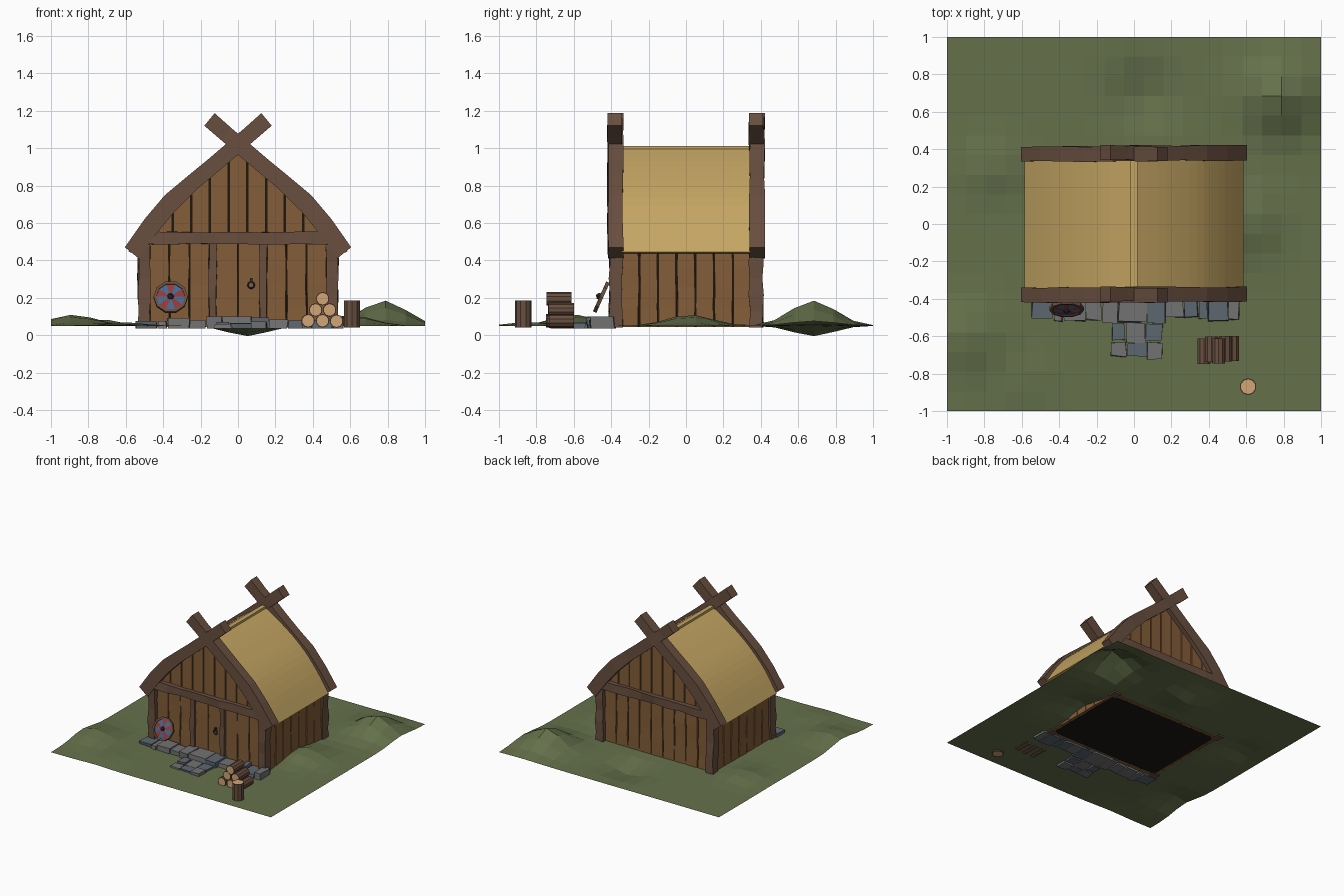
import bpy, bmesh, math, random
from mathutils import Matrix, Vector

if "Cube" in bpy.data.objects:
    bpy.data.objects.remove(bpy.data.objects["Cube"])
random.seed(4)


def mat(name, r, g, b):
    m = bpy.data.materials.new(name)
    m.diffuse_color = (r, g, b, 1)
    m.use_nodes = True
    m.node_tree.nodes["Principled BSDF"].inputs["Base Color"].default_value = m.diffuse_color
    return m


BEAM = mat("dark_wood", .14, .078, .05)
PLANK = mat("plank_wood", .23, .11, .04)
GAP = mat("gap", .012, .009, .007)
THATCH = mat("thatch", .56, .38, .125)
GRASS = mat("grass", .13, .165, .07)
STONE = mat("stone", .17, .17, .175)
SLATE = mat("blue_stone", .11, .135, .16)
CUT = mat("cut_wood", .64, .38, .18)
RED = mat("red", .3, .04, .04)
BLUE = mat("blue", .06, .14, .28)
IRON = mat("iron", .03, .03, .035)


def finish(name, bm, *mats):
    bmesh.ops.recalc_face_normals(bm, faces=bm.faces[:])
    me = bpy.data.meshes.new(name)
    bm.to_mesh(me)
    bm.free()
    ob = bpy.data.objects.new(name, me)
    bpy.context.collection.objects.link(ob)
    for m in mats:
        me.materials.append(m)
    return ob


def rnd(j):
    return random.uniform(-j, j)


def box(bm, x0, x1, y0, y1, z0, z1, j=0.0, cuts=1, axis=2, idx=0):
    """Hand-hewn box: rings along one axis, each corner nudged by j."""
    lo, hi = (x0, y0, z0), (x1, y1, z1)
    u, v = [a for a in range(3) if a != axis]
    rings = []
    for i in range(cuts + 1):
        ring = []
        for su, sv in ((0, 0), (1, 0), (1, 1), (0, 1)):
            p = [0, 0, 0]
            p[axis] = lo[axis] + (hi[axis] - lo[axis]) * i / cuts
            p[u] = (lo[u], hi[u])[su] + rnd(j)
            p[v] = (lo[v], hi[v])[sv] + rnd(j)
            ring.append(bm.verts.new(p))
        rings.append(ring)
    skin(bm, rings, idx)


def skin(bm, rings, idx=0):
    faces = [bm.faces.new(rings[0]), bm.faces.new(rings[-1])]
    for a, b in zip(rings, rings[1:]):
        for k in range(4):
            faces.append(bm.faces.new((a[k], a[(k + 1) % 4], b[(k + 1) % 4], b[k])))
    for f in faces:
        f.material_index = idx


def strip(bm, inner, outer, y0, y1, side=1, j=0.0):
    """Curved plank in the XZ plane between two profiles."""
    rings = []
    for (ax, az), (bx, bz) in zip(inner, outer):
        a, b = y0 + rnd(j), y1 + rnd(j)
        rings.append([bm.verts.new((side * x, y, z)) for x, y, z in
                      ((ax, a, az), (bx, a, bz), (bx, b, bz), (ax, b, az))])
    skin(bm, rings)


# Gable profile, from eave to ridge
INNER = [(.53, .41), (.43, .55), (.34, .66), (.22, .78), (.11, .872), (0, .965)]
OUTER = [(.605, .47), (.5, .62), (.39, .75), (.27, .85), (.16, .94), (.055, 1.03)]


def gable_z(x):
    x = abs(x)
    for (xa, za), (xb, zb) in zip(INNER, INNER[1:]):
        if xb <= x <= xa:
            return zb + (za - zb) * (x - xb) / (xa - xb)
    return INNER[0][1]


# Ground with hills and a dip
bm = bmesh.new()
bmesh.ops.create_grid(bm, x_segments=19, y_segments=19, size=1)
HILLS = [(.78, .68, .135, .17), (.05, .68, -.055, .15), (-.88, -.6, .06, .17),
         (.6, .02, .06, .17), (-.75, .3, .04, .14), (-.6, -.85, .02, .14)]
for v in bm.verts:
    x, y = v.co.x, v.co.y
    v.co.z = .05 + sum(h * math.exp(-((x - a) ** 2 + (y - b) ** 2) / (r * r))
                       for a, b, h, r in HILLS)
finish("ground", bm, GRASS)

# Dark backing inside the plank walls, and floor
bm = bmesh.new()
box(bm, -.49, .49, -.355, .355, .045, .48)
finish("wall_backing", bm, GAP)
bm = bmesh.new()
for s in (-1, 1):
    pts = [(x, z) for x, z in INNER if z > .5]
    loop = pts + [(-x, z) for x, z in reversed(pts[:-1])] + [(-.47, .48), (.47, .48)]
    bm.faces.new([bm.verts.new((x, s * .352, z)) for x, z in loop])
finish("gable_backing", bm, GAP)

# Wall planks
bm = bmesh.new()


def plank_row(xa, xb, n, y, z0, z1):
    w = (xb - xa) / n
    for i in range(n):
        a, b = xa + i * w + .004, xa + (i + 1) * w - .004
        box(bm, a, b, y - .012, y + .012, z0, z1, .003, 4)


plank_row(-.475, -.15, 3, -.365, .045, .49)
plank_row(.15, .475, 3, -.365, .045, .49)
plank_row(-.475, .475, 9, .365, .045, .49)
for s in (-1, 1):
    for i in range(7):
        a = -.35 + i * .1
        box(bm, s * .505 - .012, s * .505 + .012, a + .004, a + .096, .045, .47, .003, 4)
finish("wall_planks", bm, PLANK)

# Gable planks trimmed to the roof line
bm = bmesh.new()
for s in (-1, 1):
    for i in range(9):
        a, b = -.45 + i * .1 + .004, -.45 + (i + 1) * .1 - .004
        xs = [a, 0, b] if a < 0 < b else [a, b]
        lower = [(x, .5) for x in xs]
        upper = [(x, max(.505, gable_z(x) + .015)) for x in xs]
        strip(bm, lower, upper, s * .353, s * .377, 1, .002)
finish("gable_planks", bm, PLANK)

# Door, frame posts and ring handle
bm = bmesh.new()
for a, b in ((-.115, -.002), (.002, .115)):
    box(bm, a, b, -.385, -.355, .06, .49, .002, 4)
finish("door", bm, PLANK)
bm = bmesh.new()
for s in (-1, 1):
    box(bm, s * .135 - .02, s * .135 + .02, -.4, -.35, .045, .49, .004, 5)
finish("door_posts", bm, BEAM)
bpy.ops.mesh.primitive_torus_add(major_segments=10, minor_segments=5, major_radius=.016,
                                 minor_radius=.005, location=(.07, -.393, .268),
                                 rotation=(math.pi / 2, 0, 0))
ring = bpy.context.object
ring.name = "door_ring"
ring.data.materials.append(IRON)
bm = bmesh.new()
box(bm, .063, .077, -.4, -.38, .28, .305)
finish("ring_mount", bm, IRON)

# Corner posts and cross beams
bm = bmesh.new()
for sx in (-1, 1):
    for sy in (-1, 1):
        box(bm, sx * .502 - .032, sx * .502 + .032, sy * .375 - .036, sy * .375 + .036,
            .04, .48, .006, 5)
finish("corner_posts", bm, BEAM)
bm = bmesh.new()
for s in (-1, 1):
    box(bm, -.48, .48, s * .382 - .03, s * .382 + .03, .487, .552, .005, 8, 0)
finish("cross_beams", bm, BEAM)

# Crossed gable boards
bm = bmesh.new()
for sx in (-1, 1):
    for sy in (-1, 1):
        o = .003 * sx
        strip(bm, INNER + [(-.09, 1.043), (-.18, 1.12)],
              OUTER + [(-.035, 1.107), (-.125, 1.187)],
              sy * .338 + o, sy * .417 + o, sx, .004)
finish("gable_boards", bm, BEAM)

# Thatched roof and ridge strip
ROOF = []
base = [(.585, .445), (.483, .6), (.375, .73), (.258, .832), (.13, .925), (0, 1.005)]
for k in range(len(base) - 1):  # smooth the curve through the base points
    p0, p1, p2 = base[max(k - 1, 0)], base[k], base[k + 1]
    p3 = base[min(k + 2, len(base) - 1)]
    for t in (0, 1 / 3, 2 / 3):
        ROOF.append(tuple(.5 * (2 * b + (c - a) * t + (2 * a - 5 * b + 4 * c - d) * t * t
                                + (3 * b - a - 3 * c + d) * t ** 3)
                          for a, b, c, d in zip(p0, p1, p2, p3)))
ROOF.append(base[-1])
under = [(max(x - .035, 0), z - .03) for x, z in ROOF]
under[0] = (.54, .437)
bm = bmesh.new()
for s in (-1, 1):
    strip(bm, under, ROOF, -.345, .345, s)
finish("thatch_roof", bm, THATCH)
bm = bmesh.new()
box(bm, -.018, .018, -.34, .34, .975, 1.012)
finish("ridge_strip", bm, THATCH)

# Stone footing and doorstep
bm = bmesh.new()


def stone_row(x0, x1, y0, y1, z1, n):
    cuts = [x0 + (x1 - x0) * (i + (rnd(.25) if 0 < i < n else 0)) / n for i in range(n + 1)]
    for a, b in zip(cuts, cuts[1:]):
        box(bm, a + .003, b - .003, y0 + rnd(.012), y1 + rnd(.012), .035, z1 + rnd(.012),
            .006, 1, 2, random.choice((0, 0, 1)))


stone_row(-.545, -.17, -.51, -.39, .085, 4)
stone_row(-.17, .17, -.52, -.39, .09, 3)
stone_row(.17, .565, -.51, -.39, .09, 5)
stone_row(-.12, .155, -.625, -.53, .075, 3)
stone_row(-.13, .15, -.715, -.63, .065, 3)
finish("stones", bm, STONE, SLATE)


# Firewood pile and chopping stump
def log(name, r, length, centre, rot):
    bm = bmesh.new()
    bmesh.ops.create_cone(bm, cap_ends=True, segments=10, radius1=r, radius2=r, depth=length)
    caps = [f for f in bm.faces if len(f.verts) > 4]
    bmesh.ops.inset_individual(bm, faces=caps, thickness=r * .14)
    for f in caps:
        f.material_index = 1
    bmesh.ops.transform(bm, matrix=Matrix.Translation(centre) @ rot, verts=bm.verts[:])
    finish(name, bm, BEAM, CUT)


for i, (x, z) in enumerate(((.375, .077), (.452, .077), (.527, .075), (.415, .135),
                            (.49, .135), (.453, .195))):
    log("firewood_%d" % (i + 1), .036, .135, (x, -.672 + rnd(.008), z),
        Matrix.Rotation(math.pi / 2, 4, 'X'))
log("stump", .045, .145, (.61, -.87, .113), Matrix.Identity(4))

# Round shield leaning on the wall
bm = bmesh.new()
N = 10
hub = bm.verts.new((0, 0, .014))
rim = [bm.verts.new((.08 * math.cos(math.tau * i / N), .08 * math.sin(math.tau * i / N), .004))
       for i in range(N)]
back = bm.verts.new((0, 0, -.006))
for i in range(N):
    bm.faces.new((hub, rim[i], rim[(i + 1) % N])).material_index = i % 2
    bm.faces.new((back, rim[(i + 1) % N], rim[i])).material_index = 2
ring = []
for i in range(N + 1):
    c, s = math.cos(math.tau * i / N), math.sin(math.tau * i / N)
    ring.append([bm.verts.new((r * c, r * s, z)) for r, z in
                 ((.077, -.009), (.092, -.009), (.092, .011), (.077, .011))])
nf = len(bm.faces)
skin(bm, ring, 2)
r = bmesh.ops.create_icosphere(bm, subdivisions=1, radius=.02,
                               matrix=Matrix.Translation((0, 0, .012)))
for f in {f for v in r["verts"] for f in v.link_faces}:
    f.material_index = 3
tilt = Matrix.Translation((-.36, -.452, .203)) @ Matrix.Rotation(math.radians(66), 4, 'X')
bmesh.ops.transform(bm, matrix=tilt, verts=bm.verts[:])
finish("shield", bm, RED, BLUE, BEAM, IRON)
